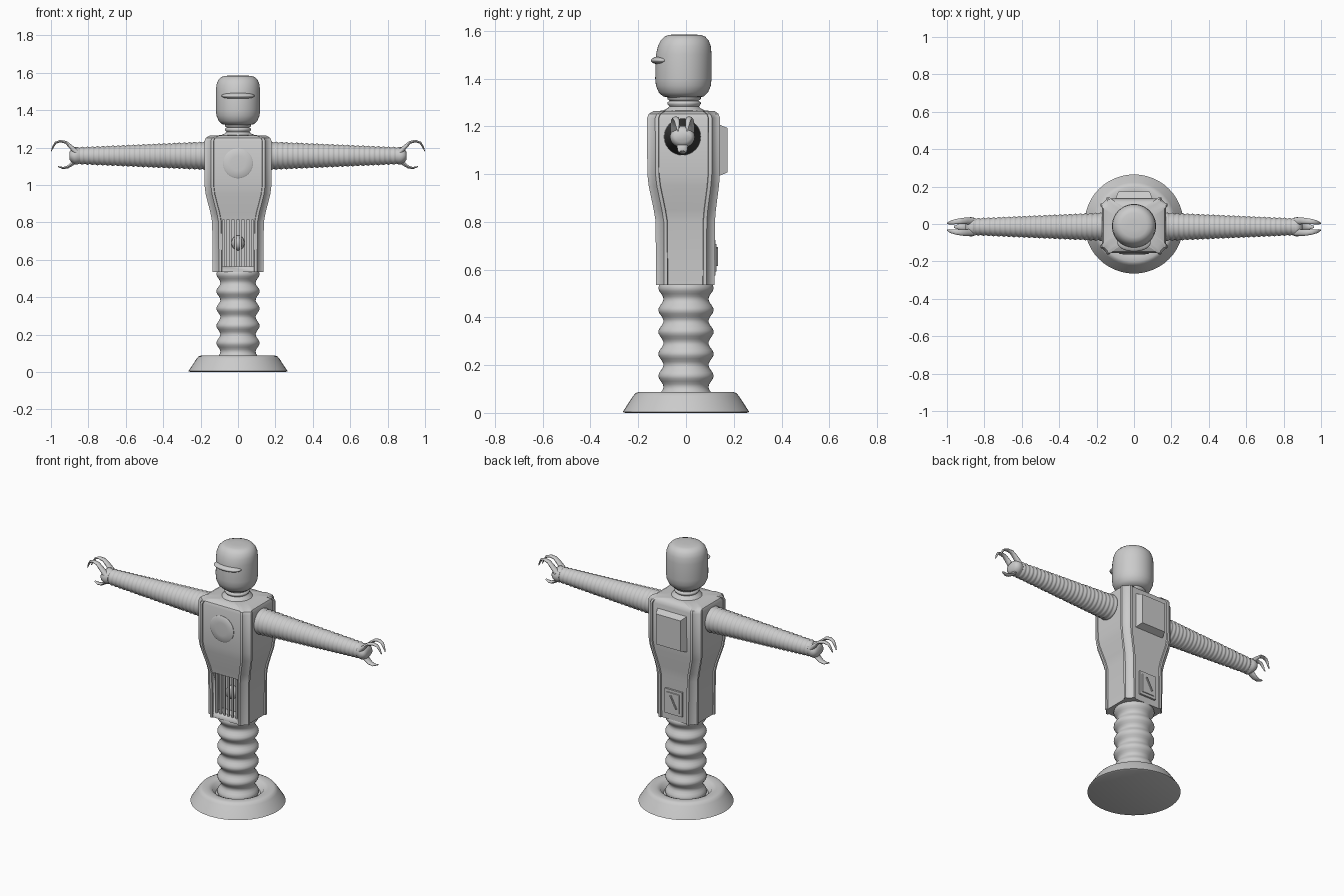
import bpy, bmesh
from math import sin, cos, pi, radians
from mathutils import Vector, Matrix

if "Cube" in bpy.data.objects:
    bpy.data.objects.remove(bpy.data.objects["Cube"])

grey = bpy.data.materials.new("light_grey")
grey.use_nodes = True
grey.diffuse_color = (0.6, 0.6, 0.6, 1)
grey.node_tree.nodes["Principled BSDF"].inputs["Base Color"].default_value = (0.6, 0.6, 0.6, 1)


def finish(name, bm, angle=35):
    bmesh.ops.recalc_face_normals(bm, faces=bm.faces)
    mesh = bpy.data.meshes.new(name)
    bm.to_mesh(mesh)
    bm.free()
    mesh.materials.append(grey)
    ob = bpy.data.objects.new(name, mesh)
    bpy.context.collection.objects.link(ob)
    bpy.ops.object.select_all(action="DESELECT")
    ob.select_set(True)
    bpy.context.view_layer.objects.active = ob
    bpy.ops.object.shade_smooth_by_angle(angle=radians(angle))
    return ob


def loft(name, rings, angle=35):
    """Skin a list of equal-sized point rings and cap both ends."""
    bm = bmesh.new()
    loops = [[bm.verts.new(p) for p in ring] for ring in rings]
    n = len(loops[0])
    for a, b in zip(loops, loops[1:]):
        for i in range(n):
            j = (i + 1) % n
            bm.faces.new((a[i], a[j], b[j], b[i]))
    bm.faces.new(loops[0])
    bm.faces.new(loops[-1])
    return finish(name, bm, angle)


def ring(centre, u, v, ru, rv, n):
    return [Vector(centre) + u * (ru * cos(2 * pi * i / n)) + v * (rv * sin(2 * pi * i / n))
            for i in range(n)]


X, Y, Z = Vector((1, 0, 0)), Vector((0, 1, 0)), Vector((0, 0, 1))


def lathe(name, profile, y=0, n=48, angle=35):
    return loft(name, [ring((0, y, z), X, Y, r, r, n) for r, z in profile], angle)


def frustum(name, axis_y, z0, z1, half, y0, y1, inset=0.0):
    """Plate facing along y, narrowing by inset towards y1."""
    def rect(y, k):
        return [(-half + k, y, z0 + k), (half - k, y, z0 + k),
                (half - k, y, z1 - k), (-half + k, y, z1 - k)]
    return loft(name, [rect(axis_y + y0, 0), rect(axis_y + y1, inset)])


# Base dish and bellows column
lathe("base", [(.255, 0), (.265, .004), (.222, .07), (.212, .082), (.2, .087),
               (.165, .087), (.145, .078), (.125, .05)])
column = []
for i in range(43):
    z = .05 + i * .0118
    wave = cos(2 * pi * (z - .155) / .092)
    column.append((.105 + .011 * wave, z))
lathe("bellows_column", column, angle=60)


# Torso: panels between double-ridged chamfered corners
def torso_section(z, w, d, cy):
    corner = [(w - .008, d - .05), (w, d - .048), (w, d - .034), (w - .012, d - .03),
              (w - .03, d - .012), (w - .034, d), (w - .048, d), (w - .05, d - .008)]
    pts = list(corner)
    pts += [(-x, y) for x, y in reversed(corner)]
    pts += [(-x, -y) for x, y in corner]
    pts += [(x, -y) for x, y in reversed(corner)]
    return [(x, y + cy, z) for x, y in pts]


levels = [(.535, .136, .123, -.003), (.8, .138, .124, -.003), (.85, .147, .13, -.005),
          (.95, .173, .147, -.009), (1.0, .179, .152, -.01), (1.235, .179, .153, -.01),
          (1.252, .172, .146, -.01), (1.264, .15, .128, -.008), (1.266, .085, .085, -.005)]
torso = loft("torso", [torso_section(*lv) for lv in levels])

# Recess for the grille
cutter = frustum("grille_cutter", 0, .565, .812, .082, -.2, -.04)
cutter.hide_render = True
cutter.hide_viewport = True
cut = torso.modifiers.new("grille_recess", "BOOLEAN")
cut.operation = "DIFFERENCE"
cut.solver = "EXACT"
cut.object = cutter

# Grille bars and the lamp behind them
bm = bmesh.new()
for i in range(6):
    m = Matrix.Translation((-.0675 + i * .027, -.108, .69)) @ Matrix.Diagonal((.01, .012, .26, 1))
    bmesh.ops.create_cube(bm, size=1, matrix=m)
finish("grille_bars", bm)


def ellipsoid(name, centre, scale, n=32):
    bm = bmesh.new()
    m = Matrix.Translation(centre) @ Matrix.Diagonal((*scale, 1))
    bmesh.ops.create_uvsphere(bm, u_segments=n, v_segments=n // 2, radius=1, matrix=m)
    return finish(name, bm, 60)


ellipsoid("inner_lamp", (0, -.06, .69), (.035, .035, .04))

# Chest disc
loft("chest_disc", [ring((0, y, 1.115), X, Z, r, r, 40)
                    for y, r in ((-.145, .08), (-.157, .08), (-.161, .074), (-.163, .04))])

# Back pack and lower hatch with its latch
frustum("back_pack", 0, .985, 1.215, .105, .12, .174, .022)
frustum("back_hatch", 0, .575, .725, .058, .105, .124)
frustum("hatch_inset", 0, .59, .71, .045, .12, .128, .003)
bm = bmesh.new()
m = (Matrix.Translation((-.005, .129, .655)) @ Matrix.Rotation(radians(28), 4, "Y")
     @ Matrix.Diagonal((.008, .012, .085, 1)))
bmesh.ops.create_cube(bm, size=1, matrix=m)
finish("hatch_latch", bm)

# Neck and head
lathe("neck", [(.09, 1.255), (.085, 1.268), (.068, 1.276), (.062, 1.284), (.07, 1.293),
               (.07, 1.3), (.06, 1.307), (.07, 1.314), (.07, 1.33)], y=-.008, n=32, angle=60)
head = lathe("head", [(.06, 1.32), (.085, 1.325), (.103, 1.342), (.115, 1.37), (.118, 1.4),
                      (.118, 1.5), (.115, 1.535), (.106, 1.56), (.09, 1.577), (.07, 1.583),
                      (.03, 1.585)], y=-.011, angle=60)
for v in head.data.vertices:        # slope the forehead back
    if v.co.z > 1.48 and v.co.y < 0:
        v.co.y *= 1 - 1.2 * (v.co.z - 1.48)
ellipsoid("visor", (0, -.1, 1.476), (.089, .047, .018))


# Ribbed arms with two fingers and a thumb
def finger(name, path):
    rings = []
    for i, (x, y, z, w, t) in enumerate(path):
        a, b = path[max(i - 1, 0)], path[min(i + 1, len(path) - 1)]
        along = (Vector(b[:3]) - Vector(a[:3])).normalized()
        side = (Y - along * along.dot(Y)).normalized()
        rings.append(ring((x, y, z), side, along.cross(side), w, t, 10))
    return loft(name, rings, 50)


ARM_Y, ARM_Z = -.015, 1.156
for side, s in (("left", 1), ("right", -1)):
    arm = []
    for i in range(26 * 4 + 1):
        t = i / 104
        r = .075 - .031 * t + .003 * cos(2 * pi * i / 4)
        arm.append(ring((s * (.15 + .71 * t), ARM_Y, ARM_Z), Y, Z, r, r, 32))
    loft(side + "_arm", arm, 60)
    palm = ((.845, .044, .042), (.86, .05, .046), (.875, .052, .046), (.89, .046, .036),
            (.9, .035, .022))
    loft(side + "_palm", [ring((s * x, ARM_Y, ARM_Z), Y, Z, a, b, 24) for x, a, b in palm], 50)
    for label, k in (("front", -1), ("back", 1)):
        finger(f"{side}_{label}_finger",
               [(s * x, ARM_Y + k * y, z, w, t) for x, y, z, w, t in (
                   (.865, .03, 1.175, .02, .016), (.895, .032, 1.205, .018, .011),
                   (.92, .031, 1.228, .016, .008), (.95, .028, 1.234, .014, .007),
                   (.975, .024, 1.226, .011, .006), (.988, .021, 1.205, .008, .005),
                   (.999, .018, 1.18, .003, .002))])
    finger(side + "_thumb",
           [(s * x, ARM_Y, z, w, t) for x, z, w, t in (
               (.868, 1.13, .024, .014), (.89, 1.11, .022, .01), (.91, 1.096, .019, .008),
               (.935, 1.09, .015, .006), (.962, 1.098, .006, .003))])
